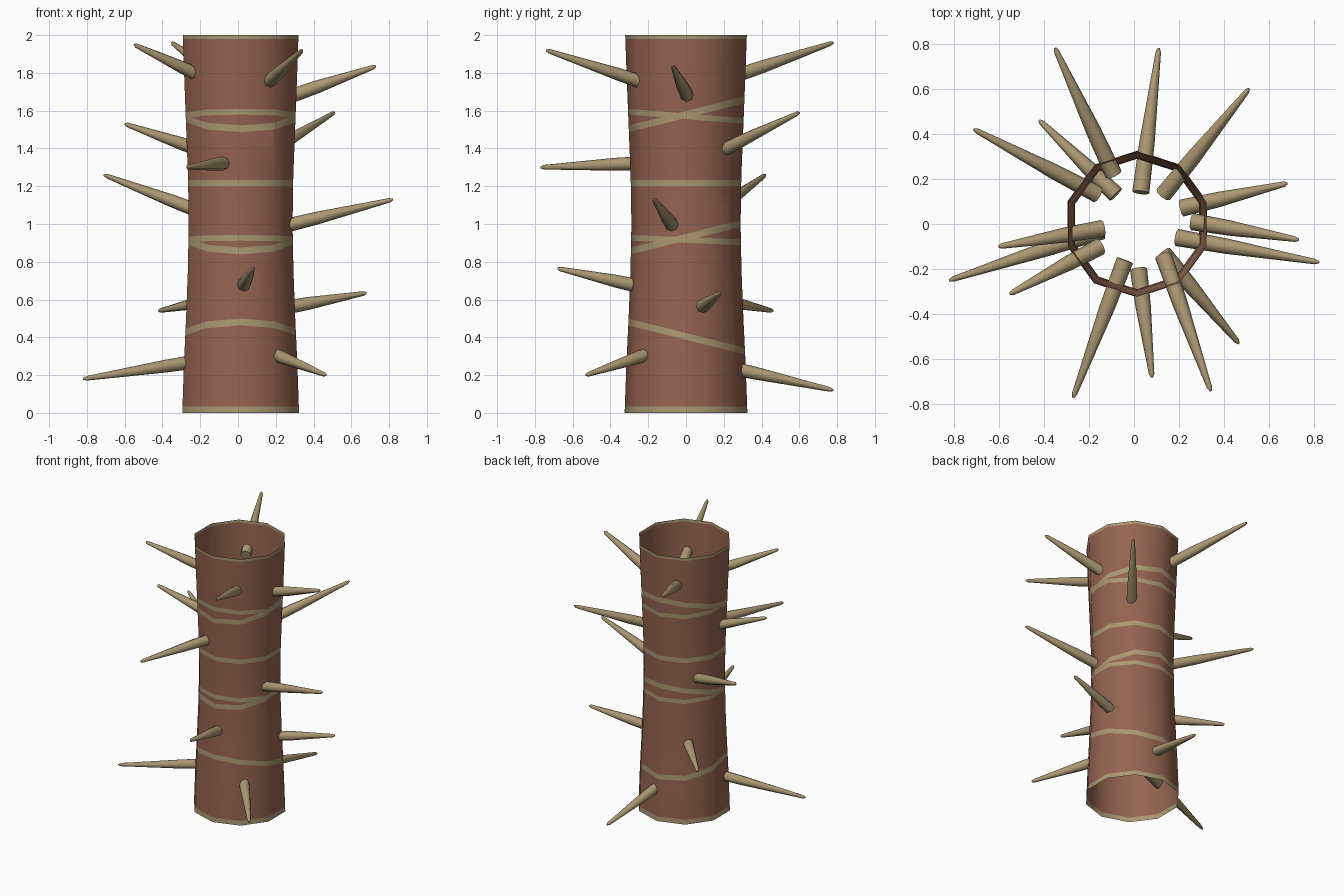
import bpy, bmesh, math
from mathutils import Vector

if "Cube" in bpy.data.objects:
    bpy.data.objects.remove(bpy.data.objects["Cube"])


def material(name, rgb):
    m = bpy.data.materials.new(name)
    m.diffuse_color = (*rgb, 1)
    m.use_nodes = True
    m.node_tree.nodes["Principled BSDF"].inputs["Base Color"].default_value = m.diffuse_color
    return m


BARK = material("reddish brown bark", (0.30, 0.125, 0.08))
TAN = material("tan", (0.41, 0.315, 0.17))
CX = 0.014  # trunk axis in x


def finish(bm, name, mats):
    for f in bm.faces:
        f.smooth = True
    me = bpy.data.meshes.new(name)
    bm.to_mesh(me)
    bm.free()
    for m in mats:
        me.materials.append(m)
    ob = bpy.data.objects.new(name, me)
    bpy.context.collection.objects.link(ob)
    return ob


def loft(bm, rings):
    for a, b in zip(rings, rings[1:]):
        n = len(a)
        for i in range(n):
            bm.faces.new((a[i], a[(i + 1) % n], b[(i + 1) % n], b[i]))


# Trunk: open ten-sided tube with a slight waist
bm = bmesh.new()
profile = [(0, .325), (.25, .316), (.5, .304), (.75, .294), (1, .289),
           (1.25, .293), (1.5, .303), (1.75, .313), (2, .322)]
rings = []
for z, r in profile:
    angles = [math.radians(90 + 36 * i) for i in range(10)]
    rings.append([bm.verts.new((CX + r * math.cos(a), r * math.sin(a), z)) for a in angles])
loft(bm, rings)

# Painted bands: centre height, tilt along y, half width
bands = [(.015, 0, .02), (1.99, 0, .01), (.405, -.25, .018), (1.215, 0, .017),
         (.93, .25, .018), (.915, -.04, .015),
         (1.58, .25, .018), (1.57, -.08, .015)]
for z0, tilt, half in bands:
    for s in (-half, half):
        bmesh.ops.bisect_plane(bm, geom=bm.verts[:] + bm.edges[:] + bm.faces[:],
                               plane_co=(0, 0, z0 + s), plane_no=(0, -tilt, 1), dist=1e-6)
for f in bm.faces:
    c = f.calc_center_median()
    f.material_index = int(any(abs(c.z - z0 - t * c.y) < h for z0, t, h in bands))
finish(bm, "trunk", [BARK, TAN])

# Thorns: root point inside the tube, tip point
thorns = [
    ((-.09, .22, 1.77), (-.35, .78, 1.96)),
    ((.03, .14, .26), (.11, .78, .12)),
    ((.13, .13, 1.36), (.51, .60, 1.59)),
    ((.21, .07, .55), (.68, .18, .635)),
    ((.26, .01, 1.67), (.73, -.07, 1.835)),
    ((.19, -.06, .975), (.82, -.17, 1.13)),
    ((.13, -.13, .335), (.465, -.53, .20)),
    ((.13, -.14, 1.72), (.34, -.74, 1.92)),
    ((.02, -.20, .66), (.08, -.68, .765)),
    ((-.04, -.16, 1.325), (-.27, -.77, 1.30)),
    ((-.15, -.10, 1.76), (-.55, -.31, 1.95)),
    ((-.14, -.03, .285), (-.82, -.25, .18)),
    ((-.14, -.02, 1.37), (-.60, -.10, 1.53)),
    ((-.16, .13, 1.05), (-.71, .42, 1.26)),
    ((-.08, .13, .61), (-.42, .46, .54)),
]


def thorn(name, root, tip):
    root, tip = Vector(root), Vector(tip)
    d = tip - root
    q = d.to_track_quat('Z', 'Y')
    bm = bmesh.new()
    rings = []
    for t, r in [(0, .038), (.35, .034), (.97, .012), (1, .005)]:
        rings.append([bm.verts.new(root + d * t + q @ Vector(
            (r * math.cos(k * math.tau / 8), r * math.sin(k * math.tau / 8), 0)))
            for k in range(8)])
    loft(bm, rings)
    bm.faces.new(rings[0][::-1])
    bm.faces.new(rings[-1])
    ob = finish(bm, name, [TAN])
    bpy.context.view_layer.objects.active = ob
    ob.select_set(True)
    bpy.ops.object.shade_smooth_by_angle(angle=math.radians(50))
    ob.select_set(False)


for i, (a, b) in enumerate(thorns):
    thorn(f"thorn_{i + 1}", a, b)
